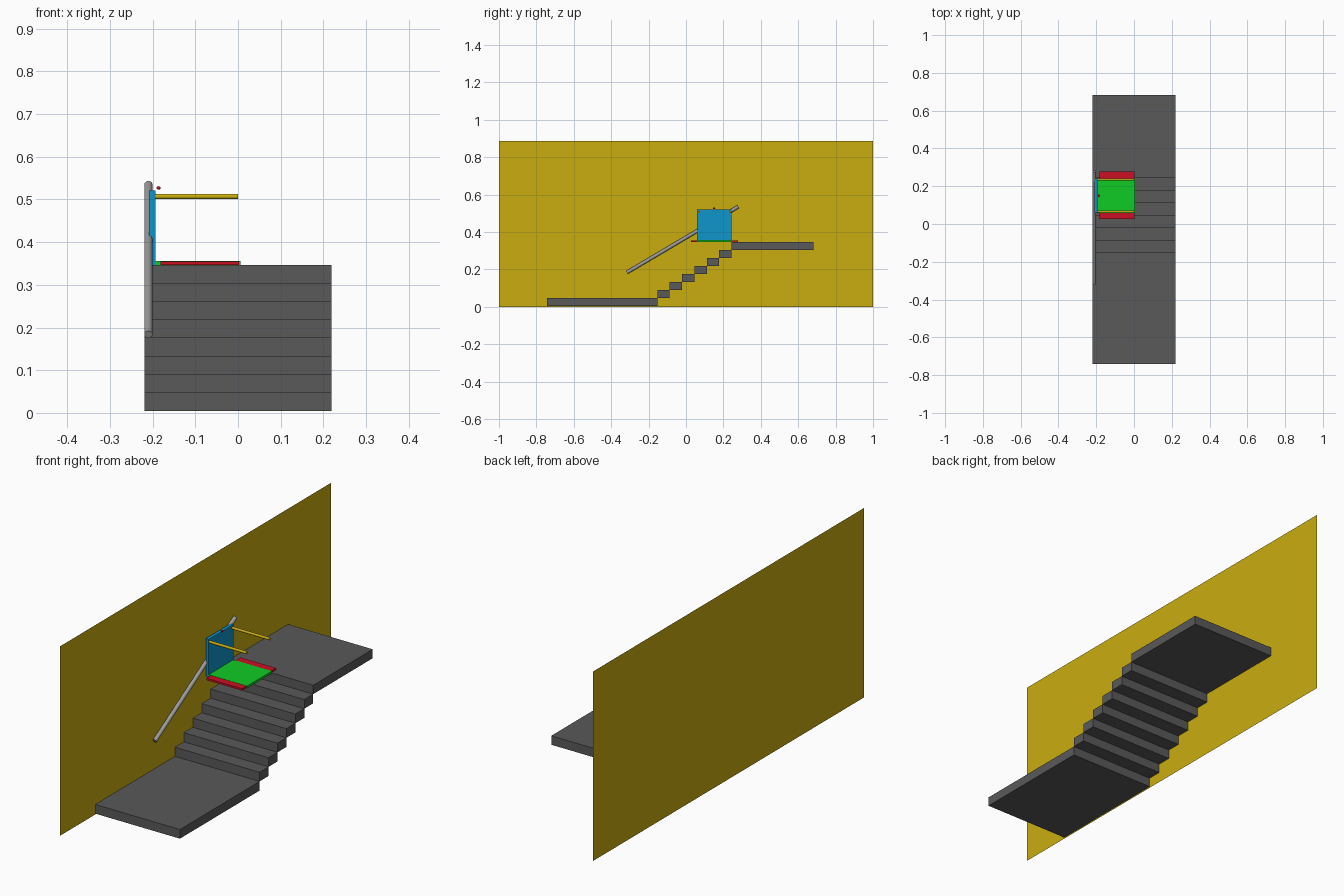
import bpy
import math
from mathutils import Vector

if "Cube" in bpy.data.objects:
    bpy.data.objects.remove(bpy.data.objects["Cube"])


def material(name, rgb):
    m = bpy.data.materials.new(name)
    m.diffuse_color = (*rgb, 1.0)
    m.use_nodes = True
    m.node_tree.nodes["Principled BSDF"].inputs["Base Color"].default_value = m.diffuse_color
    return m


YELLOW = material("yellow", (0.59, 0.42, 0.005))
DARK_GRAY = material("dark gray", (0.1, 0.1, 0.1))
LIGHT_GRAY = material("light gray", (0.33, 0.33, 0.33))
BLUE = material("blue", (0.005, 0.3, 0.6))
GREEN = material("green", (0.005, 0.6, 0.018))
RED = material("red", (0.6, 0.005, 0.018))


def finish(name, mat):
    ob = bpy.context.object
    ob.name = name
    ob.data.materials.append(mat)
    return ob


def box(name, x, y, z, mat):
    """Box from (min, max) ranges on each axis."""
    bpy.ops.mesh.primitive_cube_add(size=1, location=[(a + b) / 2 for a, b in (x, y, z)])
    ob = finish(name, mat)
    ob.scale = [b - a for a, b in (x, y, z)]
    bpy.ops.object.transform_apply(location=False, rotation=False, scale=True)
    return ob


def rod(name, start, end, radius, mat):
    """Round bar between two points."""
    a, b = Vector(start), Vector(end)
    bpy.ops.mesh.primitive_cylinder_add(
        vertices=24, radius=radius, depth=(b - a).length, location=(a + b) / 2,
        rotation=(b - a).to_track_quat('Z', 'Y').to_euler())
    ob = finish(name, mat)
    bpy.ops.object.shade_smooth_by_angle(angle=math.radians(40))
    return ob


# Thin side wall
bpy.ops.mesh.primitive_plane_add(size=1, location=(-0.22, 0, 0.443),
                                 rotation=(0, math.pi / 2, 0))
wall = finish("wall", YELLOW)
wall.scale = (0.886, 2.0, 1)
bpy.ops.object.transform_apply(location=False, rotation=True, scale=True)

# Landings and six steps between them
WIDTH = (-0.219, 0.219)
STEPS, RUN, RISE = 6, 0.066, 0.0428
Y0, Z0 = -0.153, 0.005
box("lower_landing", WIDTH, (-0.742, Y0), (Z0, Z0 + RISE), DARK_GRAY)
for i in range(STEPS):
    y, z = Y0 + i * RUN, Z0 + (i + 1) * RISE
    box(f"step_{i + 1}", WIDTH, (y, y + RUN), (z, z + RISE), DARK_GRAY)
top = Z0 + (STEPS + 1) * RISE
box("upper_landing", WIDTH, (Y0 + STEPS * RUN, 0.683), (top, top + RISE - 0.001), DARK_GRAY)

# Sloping rail on the wall
rod("rail", (-0.21, -0.315, 0.184), (-0.21, 0.279, 0.535), 0.0095, LIGHT_GRAY)

# Chair: backrest, seat, folding side flaps, armrests
box("backrest", (-0.208, -0.193), (0.059, 0.242), (0.345, 0.521), BLUE)
box("seat", (-0.193, 0.006), (0.059, 0.242), (0.345, 0.356), GREEN)
for side, y in (("front", (0.026, 0.059)), ("rear", (0.242, 0.279))):
    box(f"{side}_flap", (-0.182, 0.002), y, (0.346, 0.355), RED)
for side, y in (("front", 0.066), ("rear", 0.236)):
    rod(f"{side}_armrest", (-0.194, y, 0.507), (0.0, y, 0.507), 0.0062, YELLOW)

# Small control button above the backrest
bpy.ops.mesh.primitive_uv_sphere_add(segments=12, ring_count=8, radius=0.005,
                                     location=(-0.186, 0.15, 0.527))
button = finish("button", RED)
button.scale = (1, 1.4, 0.8)
bpy.ops.object.shade_smooth_by_angle(angle=math.radians(40))
